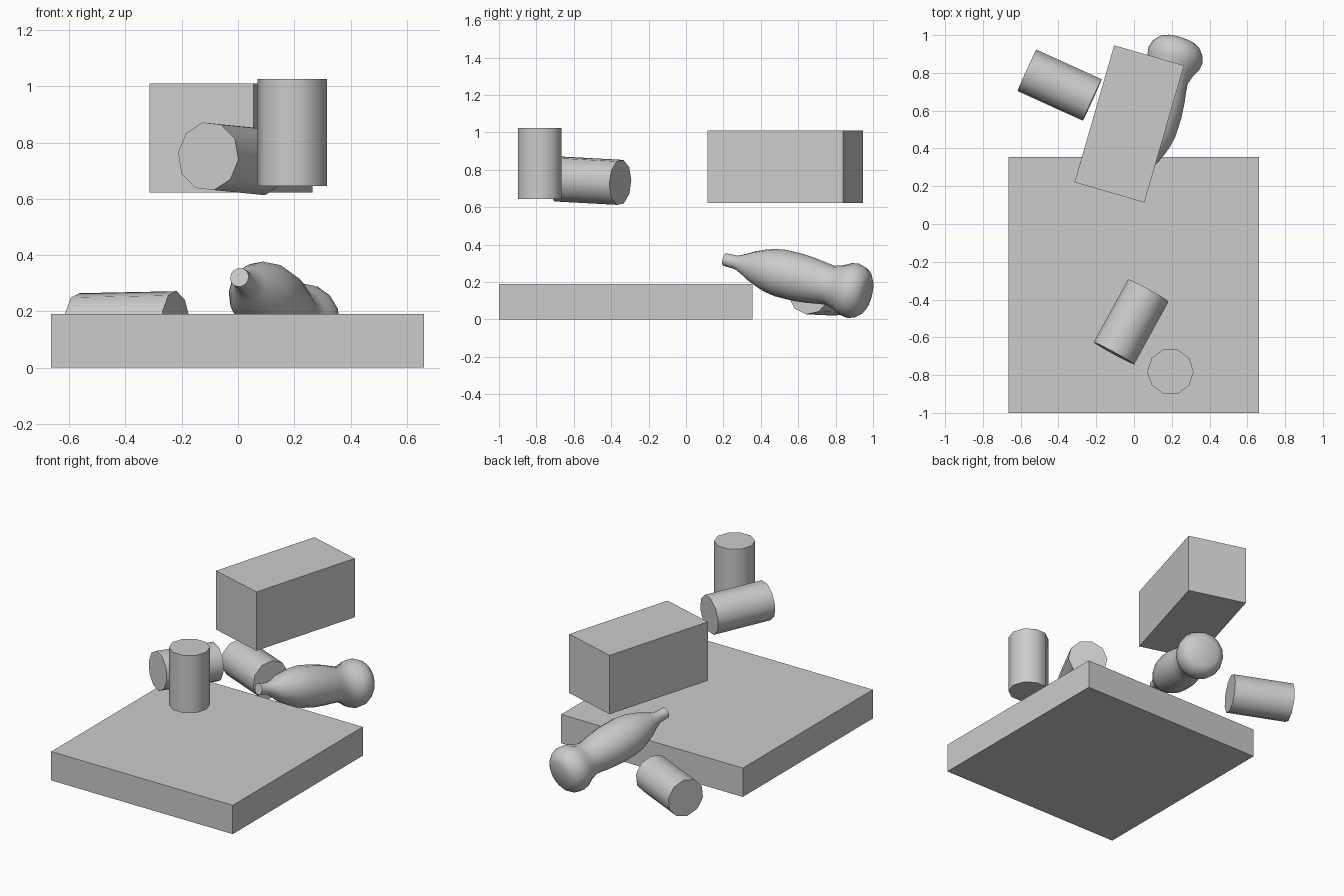
import bpy, bmesh, math
from mathutils import Vector, Matrix

if "Cube" in bpy.data.objects:
    bpy.data.objects.remove(bpy.data.objects["Cube"])


def make_box(name, size, loc, rot_z=0.0):
    bpy.ops.mesh.primitive_cube_add(size=1, location=loc, rotation=(0, 0, rot_z))
    ob = bpy.context.object
    ob.name = name
    ob.scale = size
    return ob


def smooth(ob, degrees):
    bpy.ops.object.select_all(action='DESELECT')
    bpy.context.view_layer.objects.active = ob
    ob.select_set(True)
    bpy.ops.object.shade_smooth_by_angle(angle=math.radians(degrees))


def lathe(name, profile, sides, start, direction, roll=0.0, angle=45):
    """Capped revolve of (distance, radius) pairs along direction from start."""
    bm = bmesh.new()
    rings = []
    for t, r in profile:
        rings.append([bm.verts.new((r * math.cos(a), r * math.sin(a), t))
                      for a in (2 * math.pi * i / sides + roll for i in range(sides))])
    for low, high in zip(rings, rings[1:]):
        for i in range(sides):
            j = (i + 1) % sides
            bm.faces.new((low[i], low[j], high[j], high[i]))
    bm.faces.new(rings[0][::-1])
    bm.faces.new(rings[-1])
    # frame with local x horizontal
    z = Vector(direction).normalized()
    x = Vector((1, 0, 0)) if abs(z.z) > 0.99 else Vector((0, 0, 1)).cross(z).normalized()
    y = z.cross(x)
    rot = Matrix((x, y, z)).transposed().to_4x4()
    bm.transform(Matrix.Translation(start) @ rot)
    me = bpy.data.meshes.new(name)
    bm.to_mesh(me)
    bm.free()
    ob = bpy.data.objects.new(name, me)
    bpy.context.collection.objects.link(ob)
    smooth(ob, angle)
    return ob


def make_can(name, centre, direction, roll=0.0):
    half = 0.19
    start = Vector(centre) - Vector(direction).normalized() * half
    return lathe(name, [(0, 0.123), (2 * half, 0.123)], 10, start, direction, roll)


# Floor slab and floating box
make_box("slab", (1.325, 1.355, 0.19), (-0.001, -0.322, 0.095))
make_box("box", (0.385, 0.755, 0.388), (-0.025, 0.53, 0.816), math.radians(-16.1))

# Three identical cans
make_can("can_upright", (0.193, -0.782, 0.835), (0, 0, 1))
make_can("can_tilted", (-0.015, -0.518, 0.742), (0.18, 0.33, -0.018), 0.1)
make_can("can_lying", (-0.394, 0.735, 0.146), (0.342, -0.155, 0.007), 0.2)

# Bottle, from mouth to base
bottle_profile = [
    (0, 0.034), (0.02, 0.035), (0.07, 0.037), (0.12, 0.06), (0.16, 0.082),
    (0.21, 0.102), (0.26, 0.118), (0.32, 0.128), (0.42, 0.129), (0.50, 0.122),
    (0.56, 0.113), (0.61, 0.107), (0.66, 0.122), (0.70, 0.143), (0.74, 0.149),
    (0.78, 0.138), (0.805, 0.118), (0.822, 0.09)]
lathe("bottle", bottle_profile, 16, (0.005, 0.205, 0.321), (0.215, 0.69, -0.168), angle=55)
